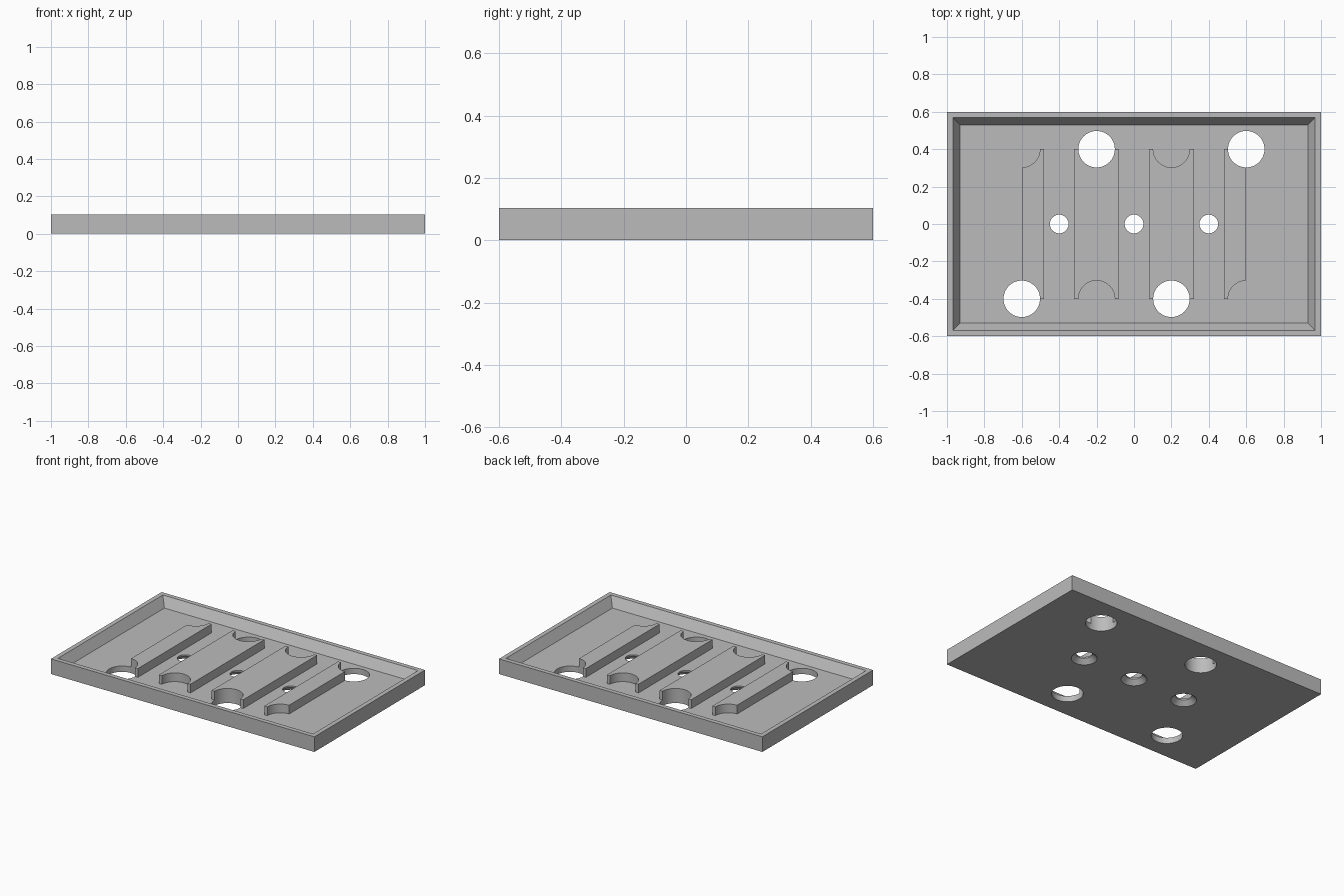
import bpy
import bmesh
from mathutils import Matrix, Vector

cube = bpy.data.objects.get("Cube")
if cube:
    bpy.data.objects.remove(cube, do_unlink=True)

HEIGHT, FLOOR, RIB_TOP = 0.104, 0.04, 0.1
BIG_R, SMALL_R, SINK_R, SINK_DEPTH = 0.0975, 0.05, 0.08, 0.03

grey = bpy.data.materials.new("plain_grey")
grey.use_nodes = True
colour = (0.5, 0.5, 0.5, 1)
grey.diffuse_color = colour
grey.node_tree.nodes["Principled BSDF"].inputs["Base Color"].default_value = colour


def new_object(name, bm):
    mesh = bpy.data.meshes.new(name)
    bm.to_mesh(mesh)
    bm.free()
    mesh.materials.append(grey)
    obj = bpy.data.objects.new(name, mesh)
    bpy.context.collection.objects.link(obj)
    return obj


def add_box(bm, x0, x1, y0, y1, z0, z1):
    centre = Vector((x0 + x1, y0 + y1, z0 + z1)) / 2
    size = Matrix.Diagonal((x1 - x0, y1 - y0, z1 - z0, 1))
    bmesh.ops.create_cube(bm, size=1, matrix=Matrix.Translation(centre) @ size)


def add_cone(bm, x, y, z0, z1, r0, r1):
    bmesh.ops.create_cone(bm, cap_ends=True, segments=48, radius1=r0, radius2=r1,
                          depth=z1 - z0, matrix=Matrix.Translation((x, y, (z0 + z1) / 2)))


def combine(target, tool, operation):
    """Apply a boolean to the target and discard the tool."""
    tool.hide_render = True
    mod = target.modifiers.new(operation.lower(), "BOOLEAN")
    mod.operation, mod.object, mod.solver = operation, tool, "EXACT"
    graph = bpy.context.evaluated_depsgraph_get()
    result = bpy.data.meshes.new_from_object(target.evaluated_get(graph))
    target.modifiers.clear()
    target.data = result
    bpy.data.objects.remove(tool, do_unlink=True)


# Tray with a sloped pocket
bm = bmesh.new()
add_box(bm, -1, 1, -0.6, 0.6, 0, HEIGHT)
top = max(bm.faces, key=lambda f: f.calc_center_median().z)
bmesh.ops.inset_region(bm, faces=[top], thickness=0.044)
bmesh.ops.inset_region(bm, faces=[top], thickness=0.056)
for v in top.verts:
    v.co.z = FLOOR
tray = new_object("tray", bm)

# Four upright ribs, rooted in the floor
bm = bmesh.new()
for x0, x1 in ((-0.6, -0.48), (-0.32, -0.08), (0.08, 0.32), (0.48, 0.6)):
    add_box(bm, x0, x1, -0.4, 0.4, FLOOR / 2, RIB_TOP)
ribs = new_object("ribs", bm)

# Round notches in the rib ends, above the floor only
bm = bmesh.new()
through = []
for i, x in enumerate((-0.6, -0.2, 0.2, 0.6)):
    y = 0.4 if i % 2 else -0.4
    through.append((x, y))
    add_cone(bm, x, -y, FLOOR, 0.2, BIG_R, BIG_R)
combine(ribs, new_object("notch_cutter", bm), "DIFFERENCE")
combine(tray, ribs, "UNION")

# Large holes through ribs and floor
bm = bmesh.new()
for x, y in through:
    add_cone(bm, x, y, -0.1, 0.2, BIG_R, BIG_R)
combine(tray, new_object("hole_cutter", bm), "DIFFERENCE")

# Screw holes, countersunk from below
bm = bmesh.new()
for x in (-0.4, 0, 0.4):
    add_cone(bm, x, 0, -0.05, 0.2, SMALL_R, SMALL_R)
combine(tray, new_object("screw_cutter", bm), "DIFFERENCE")
bm = bmesh.new()
for x in (-0.4, 0, 0.4):
    # the cone continues below the underside at the same slope
    slope = (SINK_R - SMALL_R) / SINK_DEPTH
    add_cone(bm, x, 0, -0.02, SINK_DEPTH, SINK_R + 0.02 * slope, SMALL_R)
combine(tray, new_object("countersink_cutter", bm), "DIFFERENCE")

# Smooth round walls, crisp edges
bpy.ops.object.select_all(action="DESELECT")
tray.select_set(True)
bpy.context.view_layer.objects.active = tray
bpy.ops.object.shade_smooth_by_angle()
